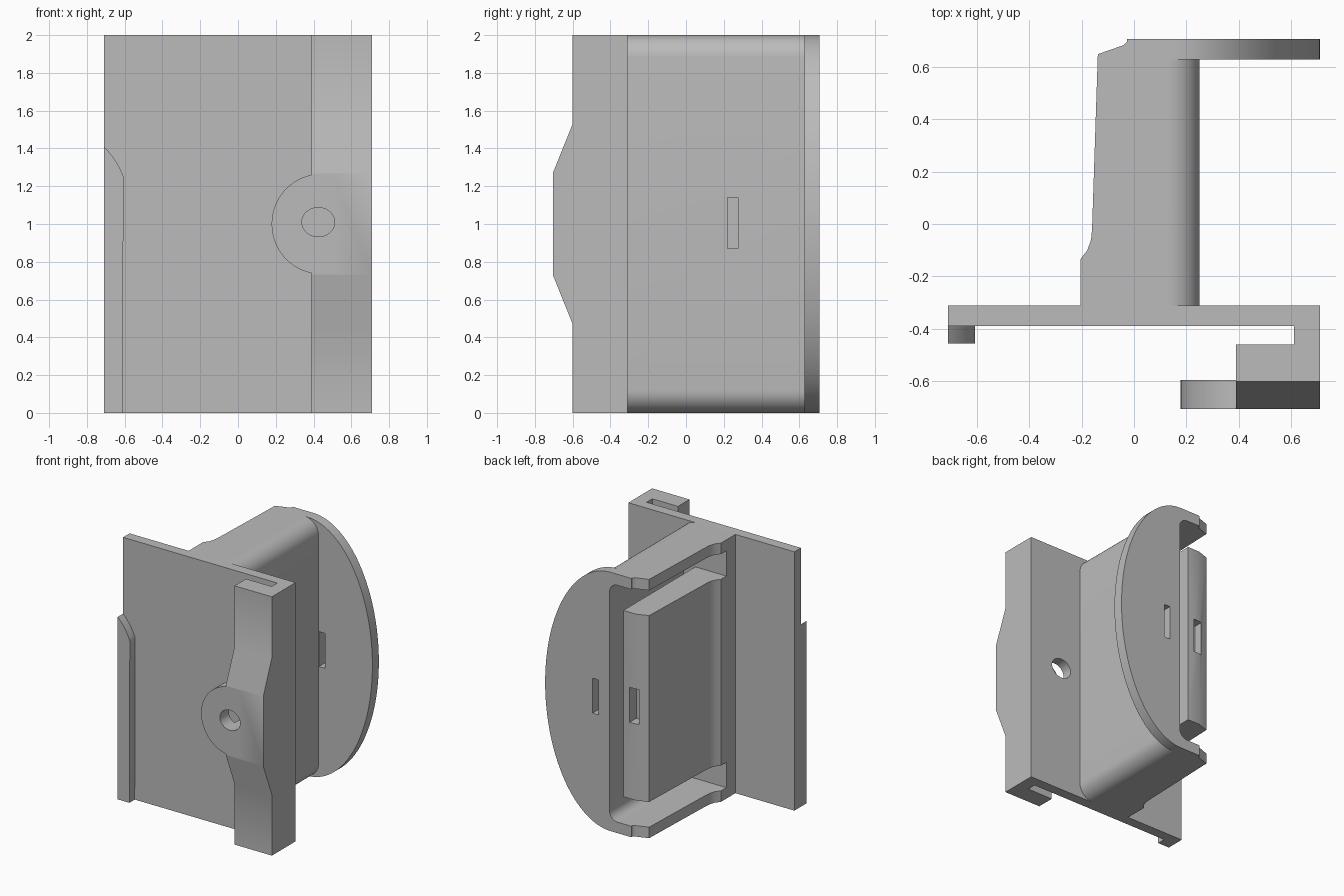
import bpy, bmesh
from math import sin, cos, pi, radians

cube = bpy.data.objects.get("Cube")
if cube:
    bpy.data.objects.remove(cube)

grey = bpy.data.materials.new("plain_grey")
grey.use_nodes = True
grey.diffuse_color = (0.5, 0.5, 0.5, 1)
grey.node_tree.nodes["Principled BSDF"].inputs["Base Color"].default_value = (0.5, 0.5, 0.5, 1)


def prism(name, pts, lo, hi, axis):
    """Extrude a 2D outline between lo and hi along an axis."""
    place = {"x": lambda a, b, t: (t, a, b),
             "y": lambda a, b, t: (a, t, b),
             "z": lambda a, b, t: (a, b, t)}[axis]
    bm = bmesh.new()
    low = [bm.verts.new(place(a, b, lo)) for a, b in pts]
    high = [bm.verts.new(place(a, b, hi)) for a, b in pts]
    bm.faces.new(low)
    bm.faces.new(high)
    n = len(pts)
    for i in range(n):
        j = (i + 1) % n
        bm.faces.new((low[i], low[j], high[j], high[i]))
    bmesh.ops.recalc_face_normals(bm, faces=bm.faces)
    mesh = bpy.data.meshes.new(name)
    bm.to_mesh(mesh)
    bm.free()
    mesh.materials.append(grey)
    ob = bpy.data.objects.new(name, mesh)
    bpy.context.collection.objects.link(ob)
    return ob


def rect(a0, a1, b0, b1):
    return [(a0, b0), (a1, b0), (a1, b1), (a0, b1)]


def arc(cx, cy, rx, ry, start, end, steps):
    angles = [radians(start + (end - start) * i / steps) for i in range(steps + 1)]
    return [(cx + rx * cos(t), cy + ry * sin(t)) for t in angles]


def rounded(left, right, low, high, r):
    """Rectangle whose two right corners are rounded."""
    return ([(left, low)] + arc(right - r, low + r, r, r, -90, 0, 10)
            + arc(right - r, high - r, r, r, 0, 90, 10) + [(left, high)])


def combine(target, tool, operation):
    mod = target.modifiers.new(operation.lower(), "BOOLEAN")
    mod.operation, mod.solver, mod.object = operation, "EXACT", tool
    bpy.context.view_layer.objects.active = target
    bpy.ops.object.modifier_apply(modifier=mod.name)
    bpy.data.objects.remove(tool)


def smooth(ob):
    bpy.ops.object.select_all(action="DESELECT")
    ob.select_set(True)
    bpy.context.view_layer.objects.active = ob
    bpy.ops.object.shade_smooth_by_angle(angle=radians(25))


# Mounting plate with its hooked side channel
plate = prism("mounting_plate", [(-0.71, -0.39), (0.61, -0.39), (0.61, -0.46), (0.39, -0.46),
                                 (0.39, -0.6), (0.71, -0.6), (0.71, -0.31), (-0.71, -0.31)],
              0, 2, "z")

# Thickened middle of the channel, and the round screw boss
combine(plate, prism("channel_bulge", [(-0.5, 0.47), (-0.6, 0.47), (-0.705, 0.73), (-0.705, 1.27),
                                       (-0.6, 1.53), (-0.5, 1.53)], 0.39, 0.71, "x"), "UNION")
combine(plate, prism("boss", arc(0.44, 1, 0.262, 0.265, 90, 270, 32) + [(0.5, 0.735), (0.5, 1.265)],
                     -0.705, -0.595, "y"), "UNION")
combine(plate, prism("screw_hole", arc(0.425, 1.01, 0.087, 0.077, 0, 352.5, 47), -0.8, -0.2, "y"),
        "DIFFERENCE")
smooth(plate)

# Short rib along the other edge of the plate
rib = prism("edge_rib", [(-0.71, 0), (-0.61, 0)] + arc(-0.98, 1.1, 0.4, 0.42, 21, 47.5, 8),
            -0.455, -0.385, "y")
smooth(rib)

# Housing with rounded outer edges, joined to the curved end flange
housing = prism("housing", rounded(-0.3, 0.25, 0, 2, 0.12), -0.312, 0.66, "y")
combine(housing, prism("end_flange", [(-0.3, 0)] + arc(0.15, 1, 0.56, 1, -90, 90, 64) + [(-0.3, 2)],
                       0.627, 0.706, "y"), "UNION")

# Stepped outline of the open side
combine(housing, prism("side_outline", [(-0.205, -0.4), (-0.205, -0.135), (-0.178, -0.1),
                                        (-0.164, -0.06), (-0.16, -0.02), (-0.138, 0.648),
                                        (-0.04, 0.682), (-0.027, 0.695), (-0.025, 0.8),
                                        (0.8, 0.8), (0.8, -0.4)], -0.1, 2.1, "z"), "INTERSECT")

# Gap that wraps around the inner core
gap = rounded(-0.4, 0.16, 0.085, 1.915, 0.07) + [(-0.4, 1.72), (0.06, 1.72), (0.06, 0.28), (-0.4, 0.28)]
combine(housing, prism("core_gap", gap, -0.2, 0.8, "y"), "DIFFERENCE")

# Core end set back, then the latch slots in core, flange and wall
slots = [("core_end", (-0.3, 0.1), (0.68, 0.8), (0.25, 1.75)),
         ("core_slot", (-0.07, 0.005), (0.6, 0.8), (0.87, 1.14)),
         ("flange_slot", (0.252, 0.305), (0.6, 0.8), (0.87, 1.14)),
         ("wall_slot", (0.12, 0.3), (0.22, 0.275), (0.87, 1.14))]
for name, xs, ys, zs in slots:
    combine(housing, prism(name, rect(*xs, *ys), *zs, "z"), "DIFFERENCE")
smooth(housing)
